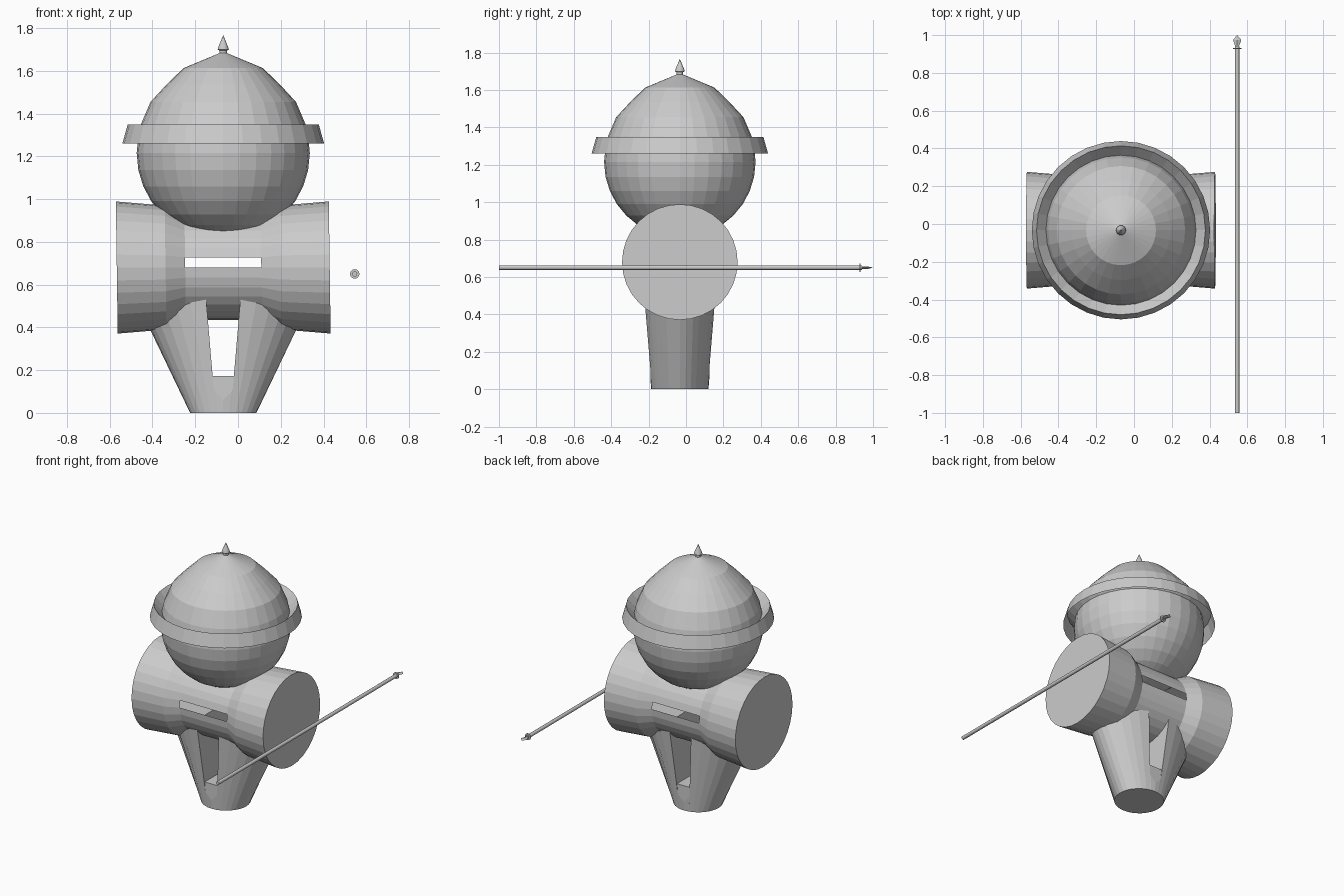
import bpy, bmesh
from math import cos, sin, pi, radians
from mathutils import Matrix

if "Cube" in bpy.data.objects:
    bpy.data.objects.remove(bpy.data.objects["Cube"])

CX, CY = -0.069, -0.033
SIDES = 32


def finish(name, bm, x=CX, y=CY, z=0):
    mesh = bpy.data.meshes.new(name)
    bm.normal_update()
    bm.to_mesh(mesh)
    bm.free()
    ob = bpy.data.objects.new(name, mesh)
    ob.location = (x, y, z)
    bpy.context.collection.objects.link(ob)
    return ob


def lathe(profile, n=SIDES, capped=True):
    """Loft rings (rx, ry, z) around local z; a zero radius makes a pole."""
    bm = bmesh.new()
    rings = []
    for rx, ry, z in profile:
        if rx < 1e-6:
            rings.append([bm.verts.new((0, 0, z))])
        else:
            rings.append([bm.verts.new((rx * cos(2 * pi * i / n), ry * sin(2 * pi * i / n), z))
                          for i in range(n)])
    for a, b in zip(rings, rings[1:]):
        for i in range(n):
            j = (i + 1) % n
            quad = [a[i % len(a)], a[j % len(a)], b[j % len(b)], b[i % len(b)]]
            bm.faces.new(list(dict.fromkeys(quad)))
    if capped and len(rings[0]) > 2:
        bm.faces.new(rings[0][::-1])
    if capped and len(rings[-1]) > 2:
        bm.faces.new(rings[-1])
    return bm


def round_profile(points):
    return [(r, r, z) for r, z in points]


def slice_off(bm, point, normal):
    """Remove everything on the normal's side of a plane and close the cut."""
    geom = bm.verts[:] + bm.edges[:] + bm.faces[:]
    bmesh.ops.bisect_plane(bm, geom=geom, plane_co=point, plane_no=normal, clear_outer=True)
    open_edges = [e for e in bm.edges if e.is_boundary]
    if open_edges:
        bmesh.ops.holes_fill(bm, edges=open_edges, sides=0)
    bmesh.ops.recalc_face_normals(bm, faces=bm.faces)


# Head: sphere below, pointed crown above
R, HZ = 0.405, 1.215
head = [(R * sin(radians(a)), HZ - R * cos(radians(a))) for a in [11.25 * k for k in range(10)]]
head += [(0.385, 1.35), (0.34, 1.455), (0.264, 1.537), (0.185, 1.613), (0, 1.69)]
finish("head", lathe(round_profile(head)))

# Hat brim: flared band with a top that slopes in to the head
brim = round_profile([(0.472, 1.26), (0.447, 1.348), (0.397, 1.294)])
finish("hat_brim", lathe(brim, capped=False))

# Spike on top of the hat
spike = round_profile([(0.018, 1.68), (0.018, 1.695), (0.026, 1.7), (0.022, 1.714), (0, 1.767)])
finish("hat_spike", lathe(spike, 16))

# Body: sideways dumbbell with a slit at front and back
half = [(0.309, 0.498), (0.29, 0.27), (0.245, 0.178)]
body = [(r, -x) for r, x in half] + [(r, x) for r, x in reversed(half)]
bm = lathe(round_profile(body))
slits = []
for f in bm.faces:
    c = f.calc_center_median()
    if abs(c.z) < 0.01 and abs(c.y) > 0.2 and 0.01 < c.x < 0.04:
        slits.append(f)
bmesh.ops.delete(bm, geom=slits, context='FACES')
# local z -> world x, local x -> world z, with a very slight lean
bm.transform(Matrix(((-0.014, 0, 1, 0), (0, -1, 0, 0), (1, 0, 0, 0), (0, 0, 0, 1))))
bmesh.ops.recalc_face_normals(bm, faces=bm.faces)
finish("body", bm, z=0.68)

# Legs: an oval flared cone split by a gap that widens upwards
LEG_CONE = [(0.155, 0.153, 0), (0.443, 0.202, 0.6)]
GAP, SPREAD = 0.035, 0.085
for s, label in ((-1, "left_leg"), (1, "right_leg")):
    bm = lathe(LEG_CONE)
    slice_off(bm, (s * GAP, 0, 0), (-s, 0, SPREAD))
    finish(label, bm)

# Low block joining the legs, set back a little from their surface
bm = lathe(LEG_CONE)
slice_off(bm, (0, 0, 0.172), (0, 0, 1))
for s in (-1, 1):
    slice_off(bm, (s * GAP, 0, 0), (s, 0, -SPREAD))
    slice_off(bm, (0, s * 0.158, 0), (0, s, 0))
finish("leg_joint", bm)

# Spear pointing towards the back
TO_Y = Matrix(((1, 0, 0, 0), (0, 0, 1, 0), (0, -1, 0, 0), (0, 0, 0, 1)))
spear_parts = {
    "spear_shaft": (round_profile([(0.012, -1), (0.012, 0.94)]), 16),
    "spear_collar": (round_profile([(0.022, 0.927), (0.022, 0.933)]), 16),
    "spear_tip": ([(0.006, 0.006, 0.93), (0.022, 0.006, 0.975), (0, 0, 1)], 4),
}
for name, (profile, n) in spear_parts.items():
    bm = lathe(profile, n)
    bm.transform(TO_Y)
    finish(name, bm, 0.546, 0, 0.65)
